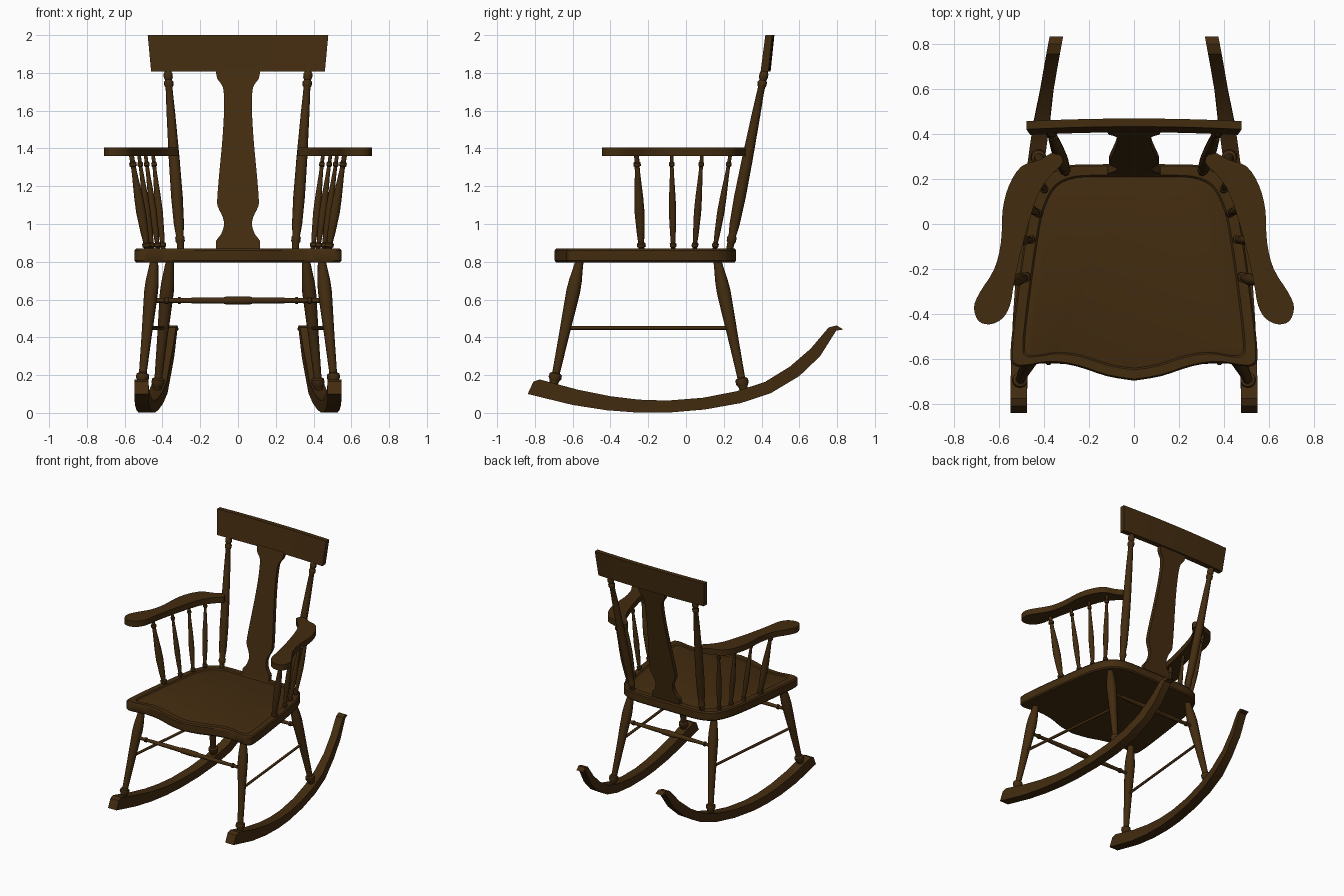
import bpy, bmesh, math
from mathutils import Vector

wood = bpy.data.materials.new("dark_walnut_wood")
wood.diffuse_color = (0.056, 0.025, 0.005, 1)


def loft(name, rings, mirror=False, angle=35):
    """Skin closed rings of equal length, cap both ends, optionally mirror over x."""
    bm = bmesh.new()
    vr = [[bm.verts.new(p) for p in ring] for ring in rings]
    n = len(vr[0])
    for a, b in zip(vr, vr[1:]):
        for i in range(n):
            j = (i + 1) % n
            bm.faces.new((a[i], a[j], b[j], b[i]))
    bm.faces.new(vr[0])
    bm.faces.new(vr[-1])
    bmesh.ops.recalc_face_normals(bm, faces=bm.faces)
    me = bpy.data.meshes.new(name)
    bm.to_mesh(me)
    bm.free()
    me.materials.append(wood)
    me.shade_smooth()
    me.set_sharp_from_angle(angle=math.radians(angle))
    ob = bpy.data.objects.new(name, me)
    bpy.context.collection.objects.link(ob)
    if mirror:
        ob.modifiers.new("Mirror", 'MIRROR')
    return ob


def turned(name, a, b, profile, mirror=False, segs=14):
    """Lathe-turned piece from a to b; profile holds (fraction along, radius)."""
    a, b = Vector(a), Vector(b)
    d = (b - a).normalized()
    u = d.orthogonal().normalized()
    v = d.cross(u)
    ang = [2 * math.pi * i / segs for i in range(segs)]
    rings = [[a.lerp(b, t) + r * (math.cos(k) * u + math.sin(k) * v) for k in ang]
             for t, r in profile]
    return loft(name, rings, mirror, 40)


def smooth(pts, steps=4, closed=False):
    """Catmull-Rom curve through 2D points."""
    n = len(pts)
    get = (lambda i: Vector(pts[i % n])) if closed else \
          (lambda i: Vector(pts[min(max(i, 0), n - 1)]))
    out = []
    for i in range(n if closed else n - 1):
        p0, p1, p2, p3 = (get(i + k) for k in (-1, 0, 1, 2))
        for s in range(steps):
            t = s / steps
            out.append(0.5 * (2 * p1 + (p2 - p0) * t + (2 * p0 - 5 * p1 + 4 * p2 - p3) * t * t
                              + (3 * p1 - p0 - 3 * p2 + p3) * t ** 3))
    if not closed:
        out.append(get(n - 1))
    return out


# Seat: serpentine front, rounded back, shallow dished top
half = smooth([(0, -0.695), (0.12, -0.675), (0.26, -0.63), (0.38, -0.615), (0.48, -0.63),
               (0.535, -0.625), (0.548, -0.57), (0.525, -0.35), (0.475, 0), (0.44, 0.13),
               (0.385, 0.22), (0.29, 0.26), (0.15, 0.265), (0, 0.265)], 3)
outline = half + [Vector((-p.x, p.y)) for p in half[-2:0:-1]]


def seat_ring(s, z):
    return [(p.x * s, (p.y + 0.22) * s - 0.22, z) for p in outline]


loft("seat", [seat_ring(s, z) for s, z in
              ((0.985, 0.797), (1, 0.806), (1, 0.86), (0.985, 0.87), (0.90, 0.87),
               (0.885, 0.862), (0.87, 0.864))], angle=30)

# Rockers: curved runners that draw together toward the back
low = [(-0.838, 0.10), (-0.83, 0.098), (-0.6, 0.042), (-0.42, 0.014), (-0.25, 0.001),
       (-0.1, 0.001), (0.1, 0.018), (0.29, 0.052), (0.45, 0.105), (0.6, 0.195),
       (0.71, 0.30), (0.795, 0.435)]
top = [(-0.808, 0.165), (-0.775, 0.177), (-0.57, 0.122), (-0.4, 0.088), (-0.25, 0.07),
       (-0.1, 0.065), (0.09, 0.08), (0.27, 0.115), (0.42, 0.165), (0.55, 0.245),
       (0.66, 0.34), (0.755, 0.452)]
low.append((0.832, 0.442))
top.append((0.798, 0.463))


def rocker_x(y):
    t = max(0, y + 0.7)
    return 0.512 - 0.0267 * t - 0.054 * t * t


runner = []
for (ya, za), (yb, zb) in zip(low, top):
    xa, xb = rocker_x(ya), rocker_x(yb)
    w = 0.037 if ya < 0.5 else 0.03
    runner.append([(xa - w, ya, za), (xa + w, ya, za), (xb + w, yb, zb), (xb - w, yb, zb)])
loft("rocker", runner, True, 30)

# Legs
leg = [(0, 0.02), (0.04, 0.024), (0.07, 0.026), (0.16, 0.034), (0.24, 0.037), (0.36, 0.034),
       (0.6, 0.027), (0.86, 0.021), (0.88, 0.021), (0.89, 0.033), (0.92, 0.035),
       (0.94, 0.026), (0.97, 0.021), (1, 0.021)]
front_top, front_foot = Vector((0.443, -0.562, 0.81)), Vector((0.512, -0.705, 0.13))
back_top, back_foot = Vector((0.36, 0.165, 0.81)), Vector((0.43, 0.31, 0.10))
turned("front_leg", front_top, front_foot, leg, True)
turned("back_leg", back_top, back_foot, leg, True)


def on_leg(a, b, z):
    return a.lerp(b, (z - a.z) / (b.z - a.z))


# Stretchers: plain side rods and turned cross rods
turned("side_stretcher", on_leg(front_top, front_foot, 0.45), on_leg(back_top, back_foot, 0.45),
       [(0, 0.01), (1, 0.01)], True, 10)
cross = [(0, 0.012), (0.08, 0.012), (0.085, 0.018), (0.1, 0.018), (0.105, 0.012), (0.3, 0.016),
         (0.42, 0.017), (0.43, 0.021), (0.5, 0.022), (0.57, 0.021), (0.58, 0.017), (0.7, 0.016),
         (0.895, 0.012), (0.9, 0.018), (0.915, 0.018), (0.92, 0.012), (1, 0.012)]
for name, a, b in (("front_stretcher", front_top, front_foot),
                   ("back_stretcher", back_top, back_foot)):
    p = on_leg(a, b, 0.595)
    turned(name, p, (-p.x, p.y, p.z), cross)

# Back posts
turned("back_post", (0.302, 0.228, 0.85), (0.373, 0.42, 1.83),
       [(0, 0.018), (0.05, 0.019), (0.06, 0.025), (0.08, 0.025), (0.09, 0.02), (0.15, 0.027),
        (0.3, 0.031), (0.5, 0.029), (0.75, 0.023), (0.89, 0.018), (0.9, 0.024), (0.92, 0.025),
        (0.93, 0.018), (0.945, 0.024), (0.965, 0.024), (0.975, 0.018), (1, 0.018)], True)


# Back splat: vase outline on the leaning back plane
def lean(z):
    return 0.232 + (z - 0.87) * 0.2


splat = smooth([(0.115, 0.855), (0.116, 0.91), (0.09, 0.945), (0.074, 0.995), (0.082, 1.04),
                (0.106, 1.09), (0.11, 1.13), (0.1, 1.26), (0.085, 1.42), (0.075, 1.57),
                (0.075, 1.69), (0.085, 1.735), (0.11, 1.77), (0.118, 1.82)], 3)
loft("back_splat", [[(-w, lean(z) - 0.016, z), (w, lean(z) - 0.016, z),
                     (w, lean(z) + 0.016, z), (-w, lean(z) + 0.016, z)] for w, z in splat])

# Crest rail: flared, gently bowed board
crest = []
for i in range(13):
    s = -1 + i / 6
    bow = 0.012 * (1 - s * s)
    crest.append([(s * 0.46, 0.395 + bow, 1.808), (s * 0.46, 0.436 + bow, 1.808),
                  (s * 0.478, 0.456 + bow, 2.0), (s * 0.478, 0.42 + bow, 2.0)])
loft("crest_rail", crest, angle=30)

# Armrests: flat boards with a swept outline and a rounded hand grip
arm = smooth([(0.315, 0.275), (0.35, 0.318), (0.42, 0.285), (0.5, 0.255), (0.555, 0.17),
              (0.583, 0.06), (0.59, -0.08), (0.62, -0.2), (0.685, -0.305), (0.71, -0.37),
              (0.69, -0.43), (0.64, -0.445), (0.585, -0.42), (0.55, -0.36), (0.53, -0.25),
              (0.488, -0.07), (0.43, 0.12), (0.375, 0.21)], 3, True)
loft("armrest", [[(p.x, p.y, z) for p in arm] for z in (1.36, 1.405)], True)

# Arm spindles: a stout front one and three slimmer ones
spindle = [(0, 0.6), (0.04, 0.6), (0.05, 0.9), (0.08, 0.9), (0.09, 0.6), (0.2, 0.8), (0.4, 1),
           (0.55, 0.9), (0.8, 0.55), (0.87, 0.5), (0.88, 0.75), (0.91, 0.75), (0.92, 0.5),
           (1, 0.5)]
for i, (bx, by, tx, ty, r) in enumerate(((0.478, -0.235, 0.565, -0.262, 0.027),
                                         (0.452, -0.068, 0.525, -0.076, 0.02),
                                         (0.422, 0.045, 0.49, 0.085, 0.02),
                                         (0.395, 0.15, 0.45, 0.235, 0.02))):
    turned(f"arm_spindle_{i + 1}", (bx, by, 0.855), (tx, ty, 1.37),
           [(t, k * r) for t, k in spindle], True, 12)
